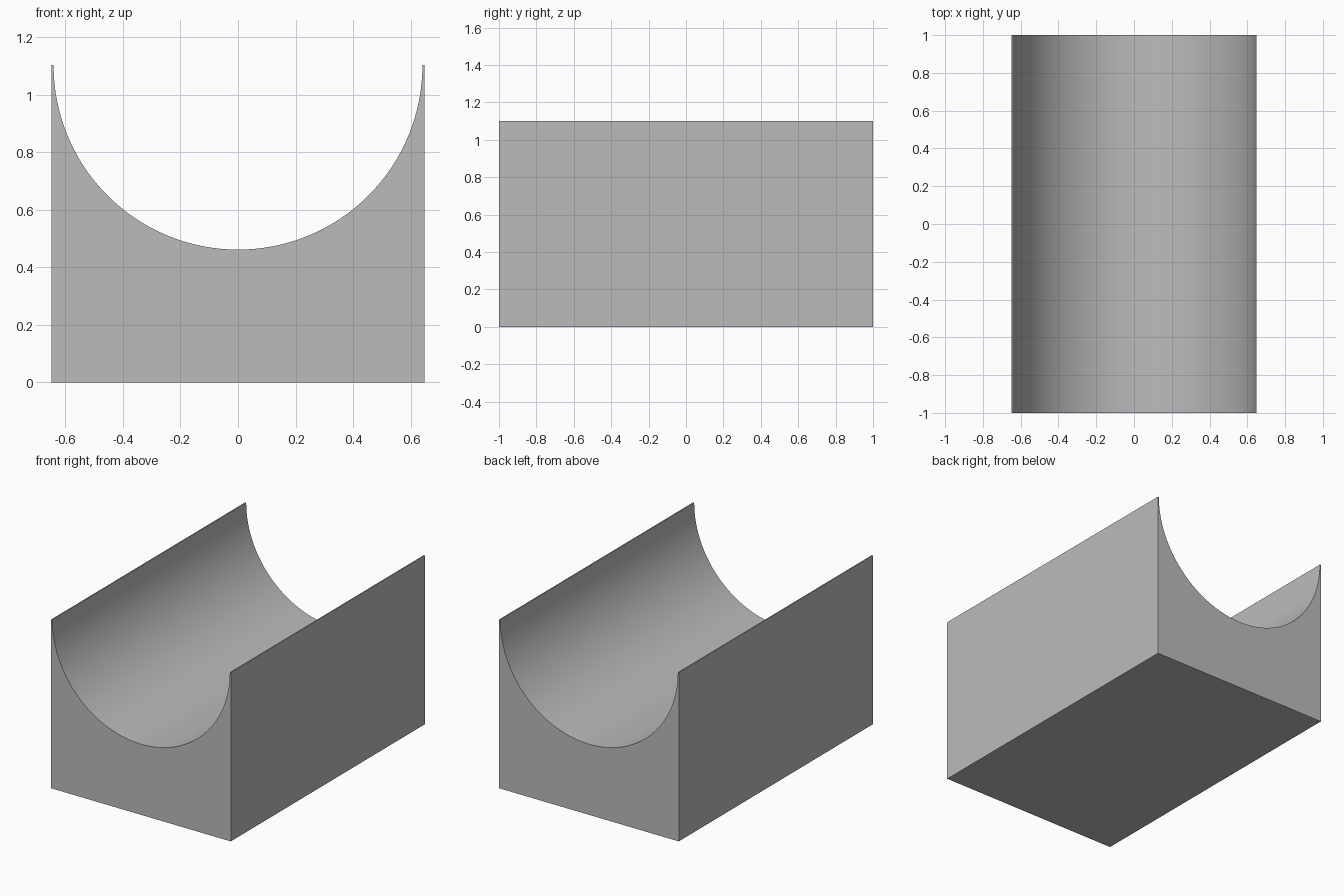
import bpy
import bmesh
import math

cube = bpy.data.objects.get("Cube")
if cube:
    bpy.data.objects.remove(cube, do_unlink=True)

HALF_WIDTH = 0.648
HALF_LENGTH = 1.0
HEIGHT = 1.102
RADIUS = 0.641
SEGMENTS = 64

# Plain grey material
grey = bpy.data.materials.new("plain_grey")
grey.use_nodes = True
colour = (0.5, 0.5, 0.5, 1)
grey.diffuse_color = colour
grey.node_tree.nodes["Principled BSDF"].inputs["Base Color"].default_value = colour

# Block outline with a half-round channel in the top
profile = [(-HALF_WIDTH, HEIGHT), (-HALF_WIDTH, 0), (HALF_WIDTH, 0), (HALF_WIDTH, HEIGHT)]
for i in range(SEGMENTS + 1):
    angle = -math.pi * i / SEGMENTS
    profile.append((RADIUS * math.cos(angle), HEIGHT + RADIUS * math.sin(angle)))

# Extrude the outline from front to back
bm = bmesh.new()
front = bm.faces.new([bm.verts.new((x, -HALF_LENGTH, z)) for x, z in profile])
result = bmesh.ops.extrude_face_region(bm, geom=[front], use_keep_orig=True)
moved = [v for v in result["geom"] if isinstance(v, bmesh.types.BMVert)]
bmesh.ops.translate(bm, verts=moved, vec=(0, 2 * HALF_LENGTH, 0))
bmesh.ops.recalc_face_normals(bm, faces=bm.faces)

mesh = bpy.data.meshes.new("cradle_block")
bm.to_mesh(mesh)
bm.free()
mesh.materials.append(grey)
block = bpy.data.objects.new("cradle_block", mesh)
bpy.context.collection.objects.link(block)

# Smooth channel, sharp outer edges
bpy.ops.object.select_all(action="DESELECT")
block.select_set(True)
bpy.context.view_layer.objects.active = block
bpy.ops.object.shade_smooth_by_angle(angle=math.radians(30))
